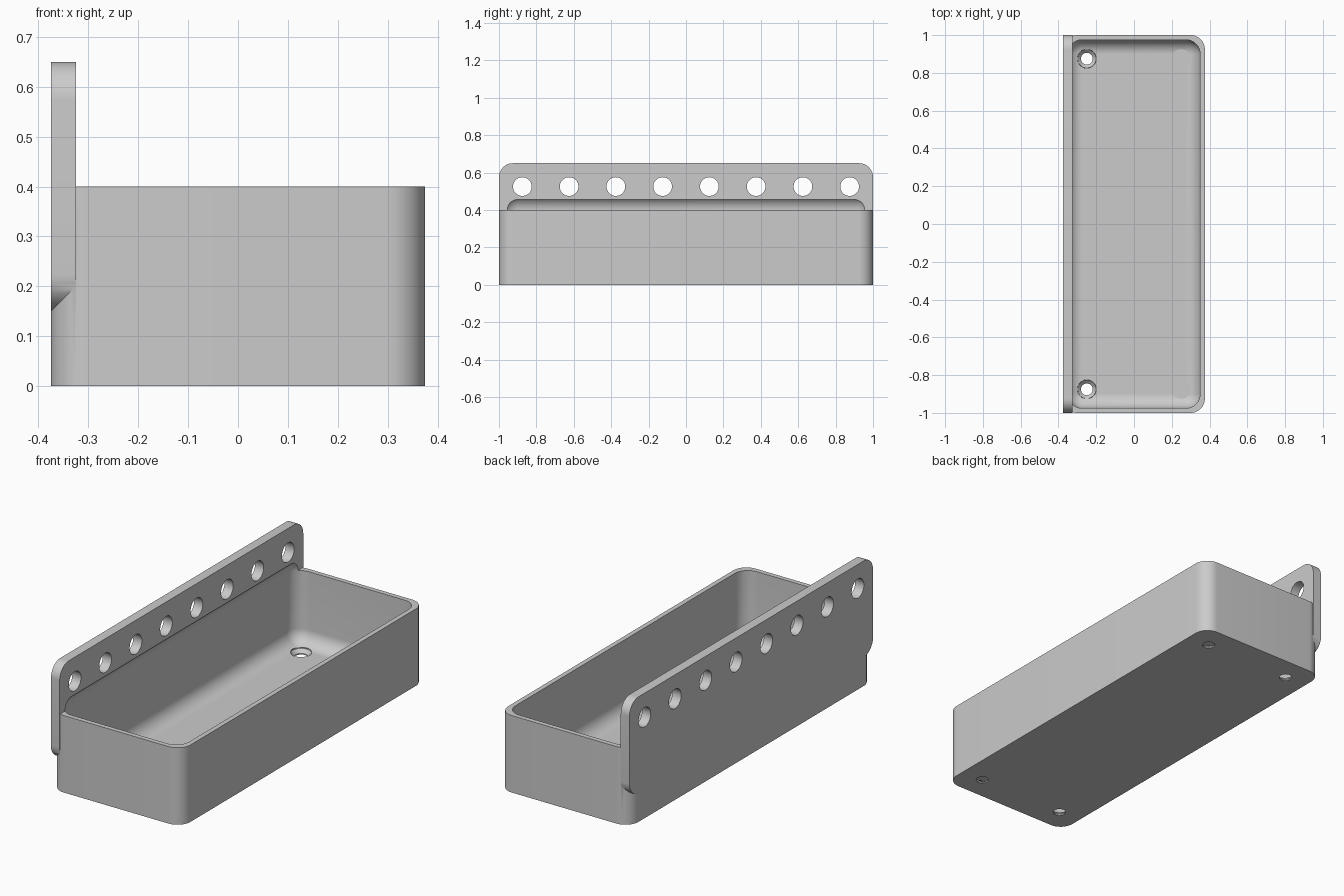
import bpy, bmesh, math
from mathutils import Matrix, Vector

old = bpy.data.objects.get("Cube")
if old:
    bpy.data.objects.remove(old, do_unlink=True)

R = 0.075      # shared corner radius
WALL = 0.025   # wall and floor thickness

grey = bpy.data.materials.new("light grey")
grey.use_nodes = True
grey.diffuse_color = (0.6, 0.6, 0.6, 1)
grey.node_tree.nodes["Principled BSDF"].inputs["Base Color"].default_value = (0.6, 0.6, 0.6, 1)


def to_object(name, bm):
    bmesh.ops.recalc_face_normals(bm, faces=bm.faces)
    mesh = bpy.data.meshes.new(name)
    bm.to_mesh(mesh)
    bm.free()
    mesh.materials.append(grey)
    obj = bpy.data.objects.new(name, mesh)
    bpy.context.collection.objects.link(obj)
    return obj


def rounded_box(name, low, high, axis=None):
    """Box rounded along the edges parallel to axis, or along all edges."""
    low, high = Vector(low), Vector(high)
    bm = bmesh.new()
    bmesh.ops.create_cube(bm, size=1)
    for v in bm.verts:
        v.co = (low + high) / 2 + v.co * (high - low)
    edges = [e for e in bm.edges if axis is None
             or abs((e.verts[0].co - e.verts[1].co).normalized()[axis]) > 0.9]
    bmesh.ops.bevel(bm, geom=edges, offset=R, segments=12, profile=0.5,
                    affect='EDGES', clamp_overlap=False)
    return to_object(name, bm)


def cone(name, centre, r_low, r_high, depth, axis='Z'):
    bm = bmesh.new()
    turn = Matrix.Rotation(math.pi / 2, 4, 'Y') if axis == 'X' else Matrix()
    bmesh.ops.create_cone(bm, cap_ends=True, segments=48, radius1=r_low, radius2=r_high,
                          depth=depth, matrix=Matrix.Translation(centre) @ turn)
    return to_object(name, bm)


def combine(target, other, operation):
    mod = target.modifiers.new("join", 'BOOLEAN')
    mod.operation, mod.solver, mod.object = operation, 'EXACT', other
    bpy.context.view_layer.objects.active = target
    bpy.ops.object.modifier_apply(modifier=mod.name)
    bpy.data.objects.remove(other, do_unlink=True)


# Tray body with upright mounting plate along its -x side
tray = rounded_box("tray", (-0.375, -1, 0), (0.375, 1, 0.4), axis=2)
plate = rounded_box("mounting_plate", (-0.375, -1, 0.15), (-0.325, 1, 0.65), axis=0)
combine(tray, plate, 'UNION')

# Hollow with rounded floor, reaching slightly into the plate
hollow = rounded_box("hollow", (-0.375 + WALL, -1 + WALL, WALL),
                     (0.375 - WALL, 1 - WALL, 0.4 + R))
combine(tray, hollow, 'DIFFERENCE')

# Row of holes through the plate
for i in range(8):
    hole = cone("plate_hole", (-0.35, -0.875 + 0.25 * i, 0.525), 0.05, 0.05, 0.2, 'X')
    combine(tray, hole, 'DIFFERENCE')

# Countersunk screw holes in the floor
for x in (-0.25, 0.25):
    for y in (-0.875, 0.875):
        combine(tray, cone("screw_hole", (x, y, 0), 0.031, 0.031, 0.1), 'DIFFERENCE')
        combine(tray, cone("countersink", (x, y, 0.015), 0.03, 0.05, 0.02), 'DIFFERENCE')
        combine(tray, cone("head_clearance", (x, y, 0.049), 0.05, 0.05, 0.05), 'DIFFERENCE')

# Smooth curved walls, keep edges crisp
bpy.ops.object.select_all(action='DESELECT')
tray.select_set(True)
bpy.context.view_layer.objects.active = tray
bpy.ops.object.shade_smooth_by_angle(angle=math.radians(30))
